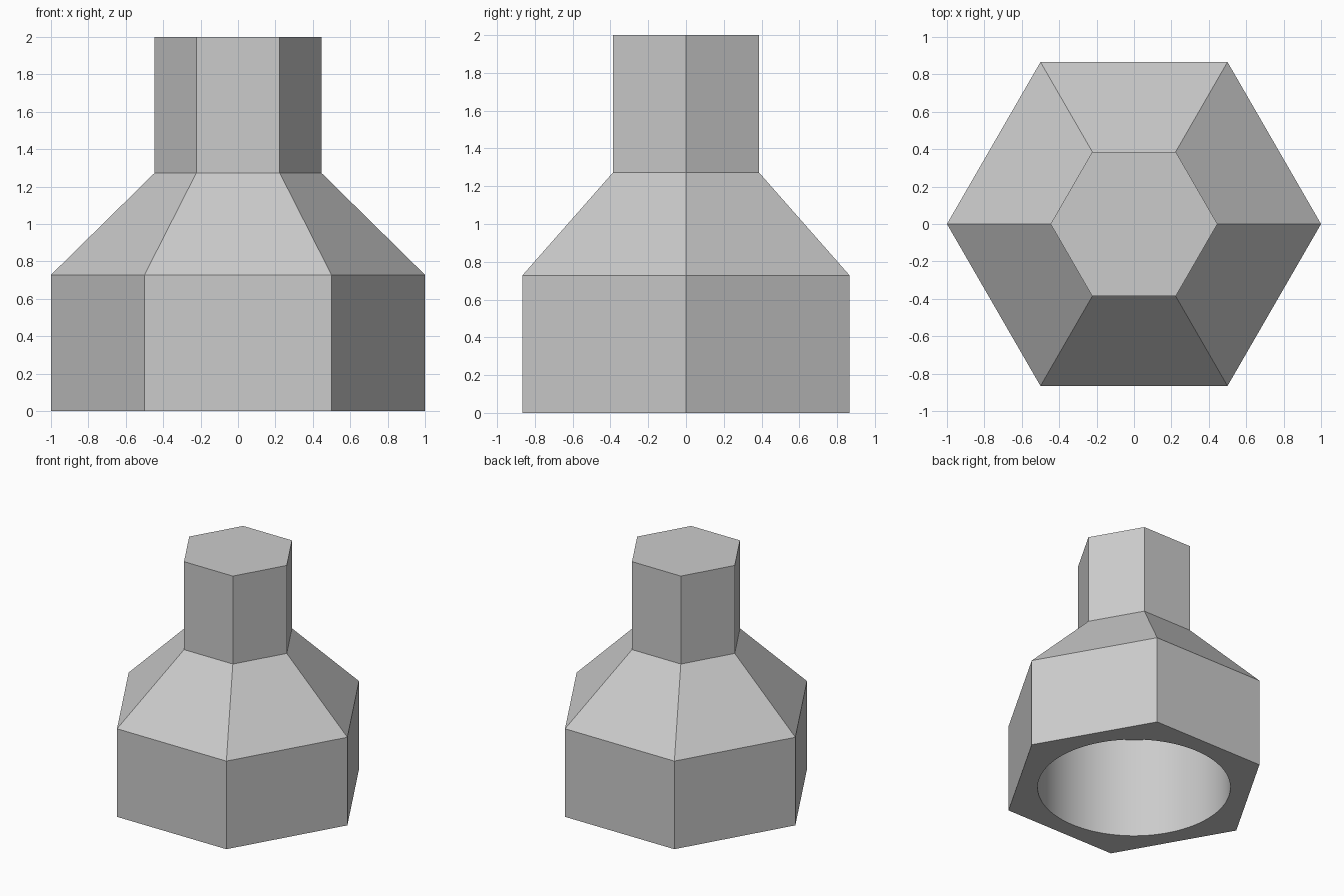
import bpy, bmesh
from math import cos, sin, tau, radians

cube = bpy.data.objects.get("Cube")
if cube:
    bpy.data.objects.remove(cube, do_unlink=True)

# Plain grey material
grey = bpy.data.materials.new("plain grey")
grey.use_nodes = True
colour = (0.6, 0.6, 0.6, 1)
grey.diffuse_color = colour
grey.node_tree.nodes["Principled BSDF"].inputs["Base Color"].default_value = colour

SIDES, ARC = 6, 16            # hexagon sides, bore segments per side
BORE_RADIUS, BORE_DEPTH = 0.722, 0.829
BORE_TIP = BORE_DEPTH + BORE_RADIUS
SHELL = [(1.0, 0.0), (1.0, 0.728), (0.446, 1.273), (0.446, 2.0)]

bm = bmesh.new()


def ring(radius, z, count):
    return [bm.verts.new((radius * cos(tau * i / count), radius * sin(tau * i / count), z))
            for i in range(count)]


def join(lower, upper):
    n = len(lower)
    return [bm.faces.new((lower[i], lower[(i + 1) % n], upper[(i + 1) % n], upper[i]))
            for i in range(n)]


# Hexagonal base, shoulder and neck, closed on top
shell = [ring(r, z, SIDES) for r, z in SHELL]
for lower, upper in zip(shell, shell[1:]):
    join(lower, upper)
bm.faces.new(shell[-1])

# Round blind bore ending in a 45 degree cone
mouth = ring(BORE_RADIUS, 0, SIDES * ARC)
end = ring(BORE_RADIUS, BORE_DEPTH, SIDES * ARC)
join(mouth, end)
tip = bm.verts.new((0, 0, BORE_TIP))
for i, vert in enumerate(end):
    bm.faces.new((vert, end[(i + 1) % len(end)], tip))

# Flat rim between hexagon and bore, one face per side
for k in range(SIDES):
    arc = [mouth[(k * ARC + i) % len(mouth)] for i in range(ARC + 1)]
    bm.faces.new([shell[0][(k + 1) % SIDES], shell[0][k]] + arc)

bmesh.ops.recalc_face_normals(bm, faces=bm.faces)
mesh = bpy.data.meshes.new("hex_socket")
bm.to_mesh(mesh)
bm.free()
mesh.materials.append(grey)
socket = bpy.data.objects.new("hex_socket", mesh)
bpy.context.collection.objects.link(socket)

# Smooth the bore and keep the hexagon edges crisp
bpy.context.view_layer.objects.active = socket
socket.select_set(True)
bpy.ops.object.shade_smooth_by_angle(angle=radians(30))
